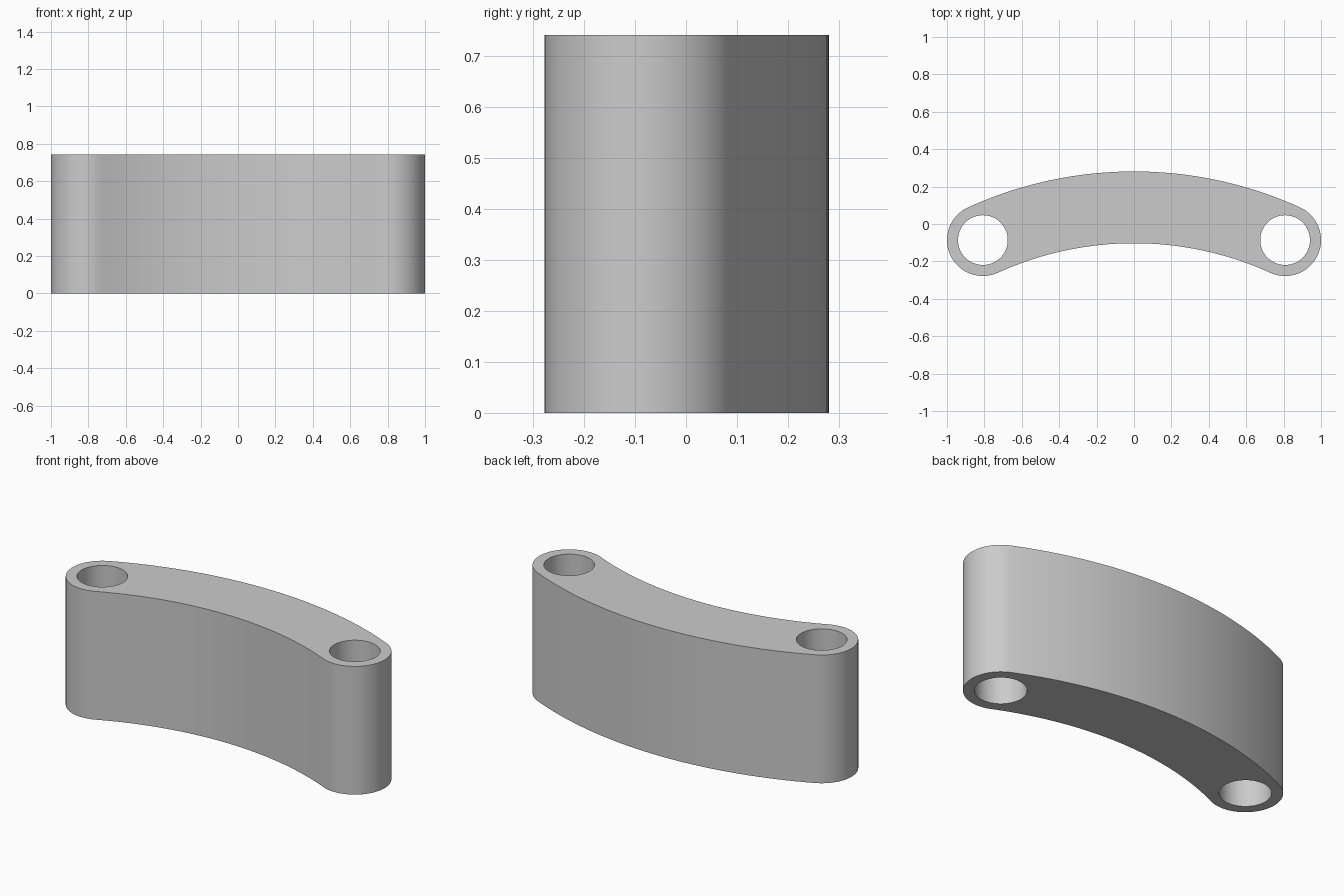
import bpy
import bmesh
from math import sin, cos, pi, asin

cube = bpy.data.objects.get("Cube")
if cube:
    bpy.data.objects.remove(cube, do_unlink=True)

HEIGHT = 0.742
END_X, END_Y = 0.808, -0.086      # centre of each rounded end
END_R, HOLE_R = 0.192, 0.133
APEX_Y = 0.089                    # middle of the band at x = 0
SAG = APEX_Y - END_Y
MID_R = (END_X ** 2 + SAG ** 2) / (2 * SAG)
ARC_Y = APEX_Y - MID_R            # centre of the bend
HALF = asin(END_X / MID_R)        # half angle of the bend


def arc(cx, cy, r, start, end, steps):
    """Points along an arc, leaving out the last one."""
    angles = [start + (end - start) * i / steps for i in range(steps)]
    return [(cx + r * cos(a), cy + r * sin(a)) for a in angles]


# Curved band outline with tangent round ends
right, left = pi / 2 - HALF, pi / 2 + HALF
outline = (arc(0, ARC_Y, MID_R + END_R, right, left, 48)
           + arc(-END_X, END_Y, END_R, left, left + pi, 32)
           + arc(0, ARC_Y, MID_R - END_R, left, right, 48)
           + arc(END_X, END_Y, END_R, right - pi, right, 32))
holes = [arc(s * END_X, END_Y, HOLE_R, 0, 2 * pi, 64) for s in (-1, 1)]

# Fill the outline around the holes, then extrude upwards
bm = bmesh.new()
edges = []
for loop in [outline] + holes:
    verts = [bm.verts.new((x, y, 0)) for x, y in loop]
    edges += [bm.edges.new((v, verts[i - 1])) for i, v in enumerate(verts)]
bmesh.ops.triangle_fill(bm, edges=edges, use_beauty=True)
result = bmesh.ops.extrude_face_region(bm, geom=bm.faces[:], use_keep_orig=True)
top = [g for g in result["geom"] if isinstance(g, bmesh.types.BMVert)]
bmesh.ops.translate(bm, verts=top, vec=(0, 0, HEIGHT))
bmesh.ops.recalc_face_normals(bm, faces=bm.faces[:])

mesh = bpy.data.meshes.new("curved_link")
bm.to_mesh(mesh)
bm.free()
link = bpy.data.objects.new("curved_link", mesh)
bpy.context.collection.objects.link(link)

# Plain grey
colour = (0.6, 0.6, 0.6, 1)
grey = bpy.data.materials.new("light_grey")
grey.use_nodes = True
grey.diffuse_color = colour
grey.node_tree.nodes["Principled BSDF"].inputs["Base Color"].default_value = colour
mesh.materials.append(grey)

# Smooth walls with sharp rims
bpy.ops.object.select_all(action="DESELECT")
link.select_set(True)
bpy.context.view_layer.objects.active = link
bpy.ops.object.shade_smooth_by_angle(angle=pi / 6)
